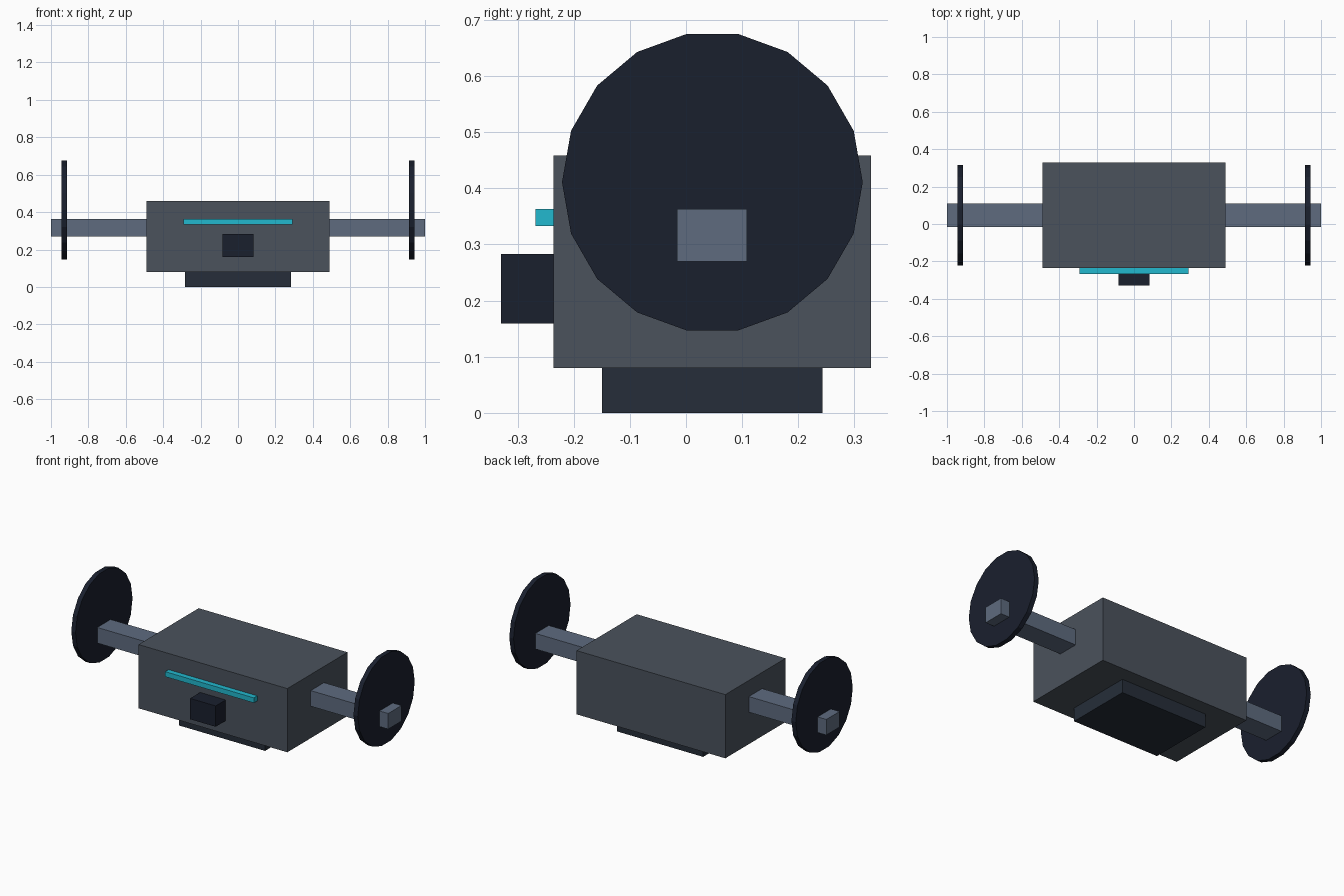
import bpy
from math import pi

if "Cube" in bpy.data.objects:
    bpy.data.objects.remove(bpy.data.objects["Cube"])


def material(name, r, g, b):
    m = bpy.data.materials.new(name)
    m.diffuse_color = (r, g, b, 1)
    m.use_nodes = True
    m.node_tree.nodes["Principled BSDF"].inputs["Base Color"].default_value = m.diffuse_color
    return m


hull_grey = material("hull_grey", 0.069, 0.084, 0.107)
arm_grey = material("arm_grey", 0.112, 0.147, 0.212)
base_dark = material("base_dark", 0.019, 0.027, 0.041)
navy = material("navy", 0.010, 0.014, 0.027)
cyan = material("cyan", 0.016, 0.48, 0.62)


def box(name, x, y, z, mat):
    """Box spanning the given (min, max) ranges."""
    spans = (x, y, z)
    bpy.ops.mesh.primitive_cube_add(size=1, location=[(a + b) / 2 for a, b in spans])
    o = bpy.context.object
    o.name = name
    o.scale = [b - a for a, b in spans]
    bpy.ops.object.transform_apply(location=False, rotation=False, scale=True)
    o.data.materials.append(mat)
    return o


# Main body and the foot it stands on
box("body", (-0.49, 0.49), (-0.236, 0.33), (0.08, 0.459), hull_grey)
box("base", (-0.283, 0.283), (-0.15, 0.243), (0, 0.08), base_dark)

# Front light strip and sensor
box("light_strip", (-0.292, 0.292), (-0.268, -0.236), (0.333, 0.363), cyan)
box("front_sensor", (-0.084, 0.084), (-0.33, -0.236), (0.159, 0.283), navy)

# Side arms, each passing through an 18-sided disc
for side, s in (("left", -1), ("right", 1)):
    box(side + "_arm", sorted((s * 0.49, s * 1.0)), (-0.016, 0.109), (0.27, 0.363), arm_grey)
    bpy.ops.mesh.primitive_cylinder_add(vertices=18, radius=0.268, depth=0.028,
                                        location=(s * 0.929, 0.047, 0.411),
                                        rotation=(0, pi / 2, 0))
    disc = bpy.context.object
    disc.name = side + "_disc"
    disc.data.materials.append(navy)
